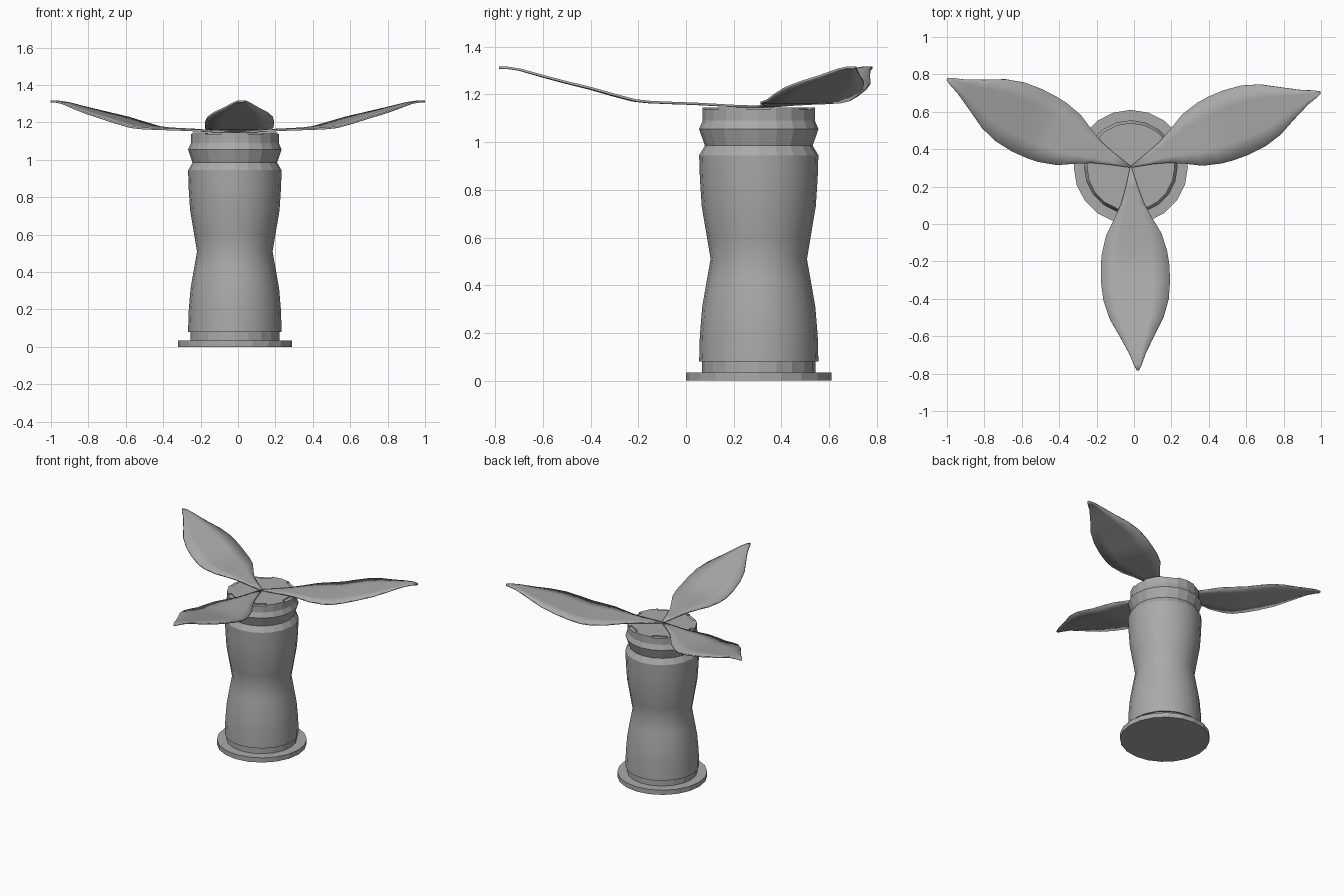
import bpy, bmesh, math
from mathutils import Vector

cube = bpy.data.objects.get("Cube")
if cube:
    bpy.data.objects.remove(cube, do_unlink=True)

HUB = Vector((-0.017, 0.305, 0))
SIDES = 20

grey = bpy.data.materials.new("plain_grey")
grey.use_nodes = True
colour = (0.4, 0.4, 0.4, 1)
grey.diffuse_color = colour
grey.node_tree.nodes["Principled BSDF"].inputs["Base Color"].default_value = colour


def make_object(name, bm, smooth_angle=None):
    """Turn a bmesh into a finished object standing on the hub axis."""
    bmesh.ops.recalc_face_normals(bm, faces=bm.faces)
    mesh = bpy.data.meshes.new(name)
    bm.to_mesh(mesh)
    bm.free()
    mesh.materials.append(grey)
    obj = bpy.data.objects.new(name, mesh)
    bpy.context.collection.objects.link(obj)
    obj.location = HUB
    if smooth_angle:
        bpy.ops.object.select_all(action='DESELECT')
        obj.select_set(True)
        bpy.context.view_layer.objects.active = obj
        bpy.ops.object.shade_smooth_by_angle(angle=math.radians(smooth_angle))
    return obj


def lathe(name, profile, smooth_angle=None):
    """Closed solid of revolution from (radius, height) points."""
    bm = bmesh.new()
    rings = []
    for r, z in profile:
        rings.append([bm.verts.new((r * math.cos(a), r * math.sin(a), z))
                      for a in (math.tau * i / SIDES for i in range(SIDES))])
    for low, high in zip(rings, rings[1:]):
        for i in range(SIDES):
            j = (i + 1) % SIDES
            bm.faces.new((low[i], low[j], high[j], high[i]))
    bm.faces.new(rings[0])
    bm.faces.new(rings[-1])
    return make_object(name, bm, smooth_angle)


# Foot and the collar above it
lathe("base_disc", [(0.305, 0), (0.305, 0.035)])
lathe("base_collar", [(0.238, 0.035), (0.238, 0.08)])

# Waisted body
lathe("body", [(0.25, 0.08), (0.247, 0.19), (0.237, 0.31), (0.218, 0.42),
               (0.202, 0.51), (0.217, 0.6), (0.239, 0.73), (0.247, 0.85),
               (0.25, 0.945)], 25)

# Neck with a pinched groove
lathe("neck", [(0.25, 0.945), (0.226, 0.985), (0.25, 1.055),
               (0.235, 1.09), (0.235, 1.13)])

# Cap with six shallow notches around its rim
cap = lathe("cap", [(0.235, 1.13), (0.235, 1.145)])
bm = bmesh.new()
for i in range(6):
    a = math.tau * i / 6
    part = bmesh.ops.create_cube(bm, size=1)["verts"]
    bmesh.ops.scale(bm, verts=part, vec=(0.06, 0.1, 0.03))
    bmesh.ops.translate(bm, verts=part, vec=(0.235, 0, 1.152))
    for v in part:
        x, y = v.co.x, v.co.y
        v.co.x = x * math.cos(a) - y * math.sin(a)
        v.co.y = x * math.sin(a) + y * math.cos(a)
cutter = make_object("notch_cutter", bm)
cutter.hide_render = True
cutter.display_type = 'WIRE'
cut = cap.modifiers.new("notches", 'BOOLEAN')
cut.operation = 'DIFFERENCE'
cut.object = cutter
bpy.context.view_layer.objects.active = cap
bpy.ops.object.modifier_apply(modifier=cut.name)
bpy.data.objects.remove(cutter, do_unlink=True)

# Leaf-shaped blades: (fraction of length, half width, height)
LEAF = [(0, 0.004, 1.148), (0.1, 0.033, 1.152), (0.18, 0.062, 1.157),
        (0.25, 0.1, 1.161), (0.33, 0.148, 1.164), (0.42, 0.175, 1.168),
        (0.48, 0.183, 1.175), (0.56, 0.185, 1.198), (0.65, 0.175, 1.226),
        (0.74, 0.145, 1.25), (0.83, 0.092, 1.276), (0.92, 0.042, 1.304),
        (0.97, 0.022, 1.312), (1, 0.006, 1.312)]
ACROSS = (-1, -0.5, 0, 0.5, 1)


def blade(name, angle, bow, length=1.09):
    a = math.radians(angle)
    along = Vector((math.cos(a), math.sin(a), 0))
    side = Vector((-math.sin(a), math.cos(a), 0))
    bm = bmesh.new()
    rows = []
    for t, half, z in LEAF:
        middle = along * (t * length) + side * (4 * bow * t * (1 - t))
        rows.append([bm.verts.new(middle + side * (half * s) + Vector((0, 0, z)))
                     for s in ACROSS])
    for near, far in zip(rows, rows[1:]):
        for i in range(len(ACROSS) - 1):
            bm.faces.new((near[i], far[i], far[i + 1], near[i + 1]))
    obj = make_object(name, bm, 40)
    solid = obj.modifiers.new("thickness", 'SOLIDIFY')
    solid.thickness = 0.01
    solid.offset = 0


blade("front_blade", -88, 0.004)
blade("left_blade", 21.5, 0.015)
blade("right_blade", 154.4, 0.015)
